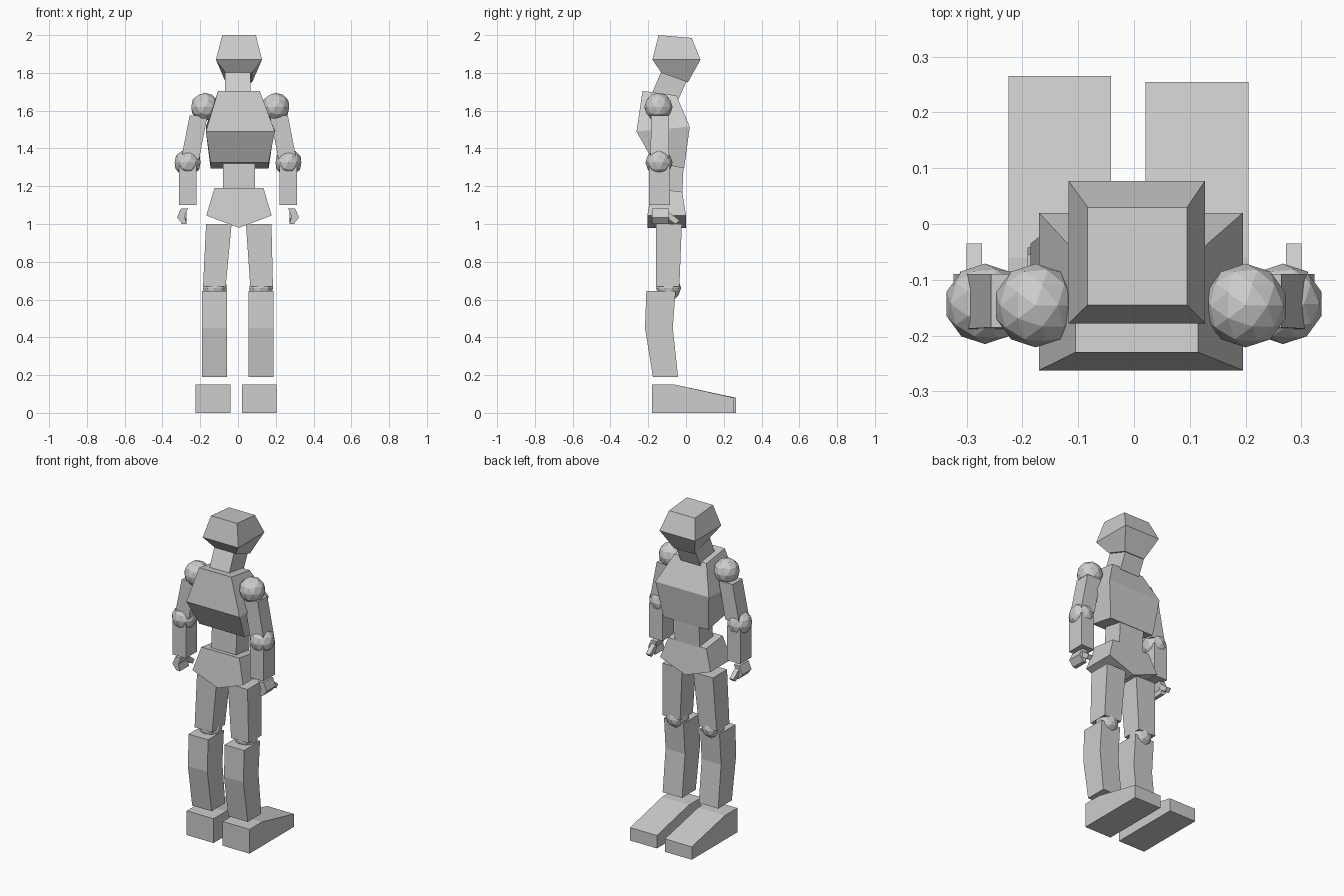
import bpy, bmesh

if "Cube" in bpy.data.objects:
    bpy.data.objects.remove(bpy.data.objects["Cube"])

grey = bpy.data.materials.new("light_grey")
grey.diffuse_color = (0.61, 0.61, 0.61, 1)
grey.use_nodes = True
grey.node_tree.nodes["Principled BSDF"].inputs["Base Color"].default_value = grey.diffuse_color


def finish(bm, name):
    bmesh.ops.recalc_face_normals(bm, faces=bm.faces)
    me = bpy.data.meshes.new(name)
    bm.to_mesh(me)
    bm.free()
    me.materials.append(grey)
    ob = bpy.data.objects.new(name, me)
    bpy.context.collection.objects.link(ob)
    return ob


def loft(name, rings):
    """Closed four-sided block; ring = x0, x1, y0, y1, z at y0, z at y1."""
    bm = bmesh.new()
    loops = [[bm.verts.new(p) for p in ((x0, y0, za), (x1, y0, za), (x1, y1, zb), (x0, y1, zb))]
             for x0, x1, y0, y1, za, zb in rings]
    for a, b in zip(loops, loops[1:]):
        for i in range(4):
            j = (i + 1) % 4
            bm.faces.new((a[i], a[j], b[j], b[i]))
    bm.faces.new(loops[0])
    bm.faces.new(loops[-1])
    return finish(bm, name)


def prism(name, near, far):
    """Closed block between two matching outlines."""
    bm = bmesh.new()
    a = [bm.verts.new(p) for p in near]
    b = [bm.verts.new(p) for p in far]
    n = len(a)
    for i in range(n):
        bm.faces.new((a[i], a[(i + 1) % n], b[(i + 1) % n], b[i]))
    bm.faces.new(a)
    bm.faces.new(b)
    return finish(bm, name)


def ball(name, centre, r):
    bm = bmesh.new()
    bmesh.ops.create_icosphere(bm, subdivisions=2, radius=r)
    bmesh.ops.translate(bm, verts=bm.verts, vec=centre)
    return finish(bm, name)


# Head, neck, chest and waist
loft("head", [(-.065, .075, -.13, .01, 1.80, 1.75),
              (-.117, .127, -.178, .077, 1.87, 1.87),
              (-.083, .095, -.145, .03, 2.0, 1.985)])
loft("neck", [(-.07, .065, -.19, -.04, 1.67, 1.66),
              (-.07, .065, -.125, .005, 1.82, 1.76)])
loft("chest", [(-.145, .162, -.17, -.01, 1.325, 1.295),
               (-.17, .195, -.262, .02, 1.49, 1.515),
               (-.105, .115, -.23, -.05, 1.705, 1.68)])
loft("waist", [(-.08, .09, -.15, -.02, 1.15, 1.15),
               (-.08, .09, -.14, -.012, 1.33, 1.33)])

# Hips with a ridged underside
front = [(-.125, 1.19), (.135, 1.19), (.178, 1.045), (.005, .98), (-.168, 1.045)]
prism("hips", [(x, -.18 if z > 1.1 else -.205, z) for x, z in front],
      [(x, -.02 if z > 1.1 else 0, z - .02 if z > 1.1 else z) for x, z in front])


def span(s, inner, outer, shift=0):
    return tuple(sorted((s * inner + shift, s * outer + shift)))


for s, side in ((-1, "left"), (1, "right")):
    d = .004
    # Legs
    loft(side + "_thigh", [(*span(s, .065, .185, 0), -.16, -.035, .67, .67),
                           (*span(s, .038, .173, d), -.16, -.022, 1.0, 1.0)])
    ball(side + "_knee", (s * .122, -.092, .66), .066)
    loft(side + "_shin", [(*span(s, .057, .19, -.001), -.175, -.042, .19, .19),
                          (*span(s, .057, .19, -.001), -.217, -.07, .45, .45),
                          (*span(s, .057, .19, -.001), -.21, -.055, .645, .645)])
    # Wedge foot with a long toe
    x0, x1 = span(s, .031, .215, -.01)
    toe = .265 if s < 0 else .254
    outline = [(-.18, 0), (toe, 0), (toe, .08), (-.06, .15), (-.18, .15)]
    prism(side + "_foot", [(x0, y, z) for y, z in outline], [(x1, y, z) for y, z in outline])
    # Arms
    ball(side + "_shoulder", (s * .188 + .012, -.146, 1.62), .075)
    ball(side + "_elbow", (s * .267, -.143, 1.325), .072)
    x0, x1 = span(s, .21, .305, d)
    u0, u1 = span(s, .165, .26, d)
    loft(side + "_upper_arm", [(x0, x1, -.188, -.09, 1.345, 1.345),
                               (u0, u1, -.185, -.09, 1.575, 1.575)])
    loft(side + "_forearm", [(*span(s, .22, .312, 0), -.195, -.085, 1.10, 1.10),
                             (*span(s, .22, .312, 0), -.195, -.085, 1.31, 1.31)])
    # Curled hand and thumb
    palm = [(.302, 1.083), (.265, 1.083), (.283, 1.04), (.272, 1.0), (.295, 1.0), (.323, 1.035)]
    prism(side + "_hand", [(s * x, -.18, z) for x, z in palm],
          [(s * x, -.09, z) for x, z in palm])
    thumb = [(-.10, 1.07), (-.10, 1.03), (-.055, 1.0), (-.035, 1.02)]
    prism(side + "_thumb", [(s * .272, y, z) for y, z in thumb],
          [(s * .30, y, z) for y, z in thumb])
